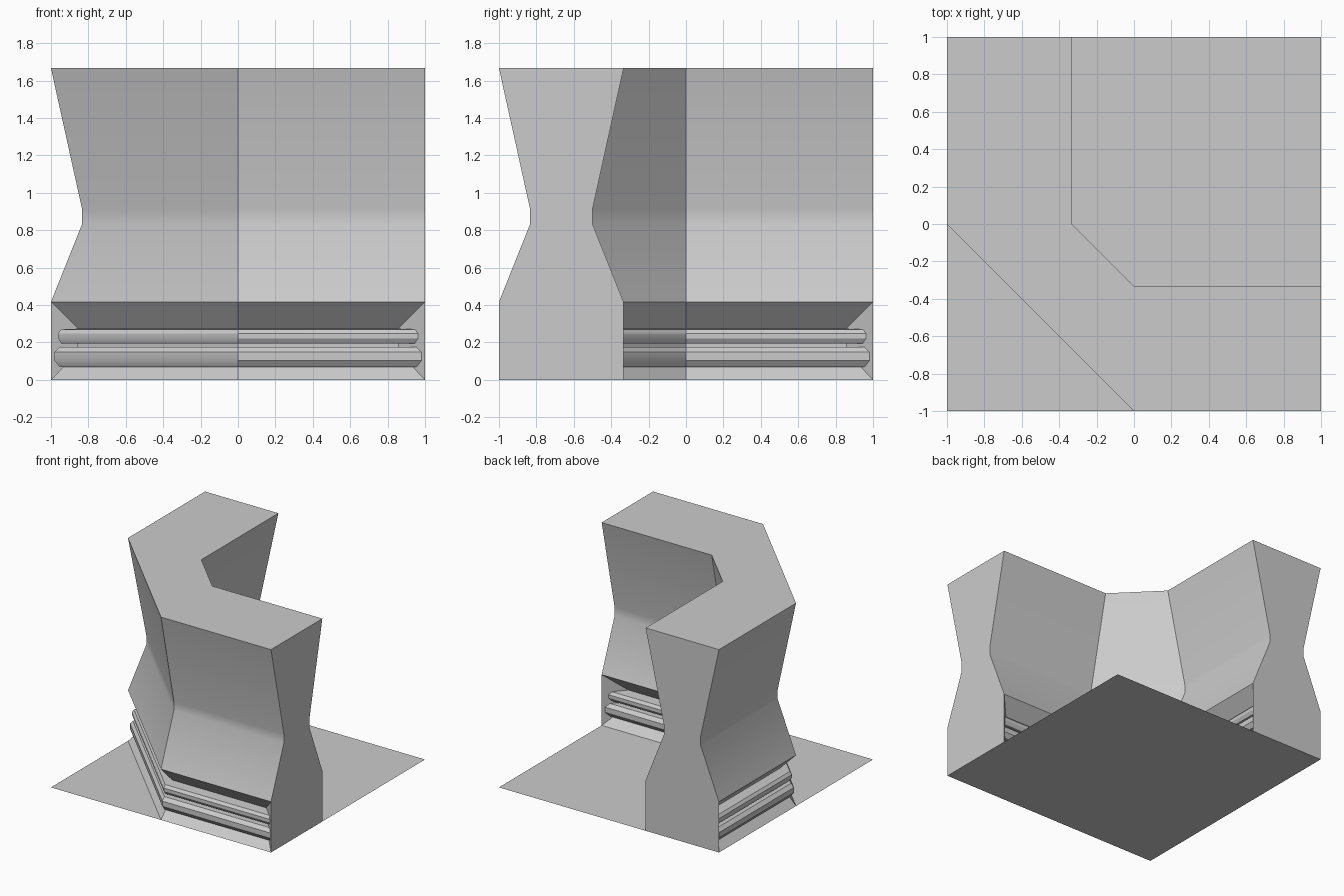
import bpy, bmesh

if "Cube" in bpy.data.objects:
    bpy.data.objects.remove(bpy.data.objects["Cube"])

T = 1 / 3
CENTRE = -2 * T          # middle of the wall thickness (wall spans -1 to -1/3)


def finish(name, bm, smooth=True):
    bmesh.ops.recalc_face_normals(bm, faces=bm.faces)
    mesh = bpy.data.meshes.new(name)
    bm.to_mesh(mesh)
    bm.free()
    obj = bpy.data.objects.new(name, mesh)
    bpy.context.collection.objects.link(obj)
    if smooth:
        bpy.ops.object.select_all(action='DESELECT')
        obj.select_set(True)
        bpy.context.view_layer.objects.active = obj
        bpy.ops.object.shade_smooth_by_angle(angle=0.52)
    return obj


def sweep(name, half, end, cap):
    """Sweep a symmetric (inset, z) profile along the bent wall."""
    bm = bmesh.new()
    outer = [(-1 + d, z) for d, z in half]
    inner = [(2 * CENTRE - p, z) for p, z in reversed(outer)]
    profile = outer + inner
    stations = [lambda p, z: (p, end, z), lambda p, z: (p, 0, z),
                lambda p, z: (0, p, z), lambda p, z: (end, p, z)]
    rings = [[bm.verts.new(s(p, z)) for p, z in profile] for s in stations]
    n = len(profile)
    for a, b in zip(rings, rings[1:]):
        for i in range(n):
            j = (i + 1) % n
            bm.faces.new((a[i], a[j], b[j], b[i]))
    if cap:
        bm.faces.new(rings[0])
        bm.faces.new(rings[-1])
    return finish(name, bm)


def end_post(name, swap):
    """Mitred block closing the moulding at one end of the wall."""
    c = 0.2
    plan = [(1, -1), (1, -T), (1 - c, -T - c), (1 - c, -1 + c)]
    bm = bmesh.new()
    low, high = [[bm.verts.new((y, x, z) if swap else (x, y, z))
                  for x, y in plan] for z in (0, 0.417)]
    bm.faces.new(low)
    bm.faces.new(high)
    for i in range(4):
        j = (i + 1) % 4
        bm.faces.new((low[i], low[j], high[j], high[i]))
    return finish(name, bm, False)


# Waisted upper wall
sweep("upper_wall", [(0, 0.417), (0.167, 0.835), (0.167, 0.91), (0, 1.667)], 1, True)

# Recessed base with two rounded bands, from the ground up
base = [(0, 0), (0.065, 0.068),
        (0.045, 0.07), (0.018, 0.105), (0.018, 0.148), (0.045, 0.175), (0.143, 0.175),
        (0.143, 0.195), (0.055, 0.195), (0.037, 0.222), (0.037, 0.248), (0.055, 0.27),
        (0.143, 0.274), (0, 0.417)]
sweep("moulded_base", base, 0.999, False)

# Closed ends of the base
end_post("right_end_post", False)
end_post("back_end_post", True)

# Ground slab under the wall
bm = bmesh.new()
bmesh.ops.create_grid(bm, x_segments=1, y_segments=1, size=1)
finish("floor", bm, False)
